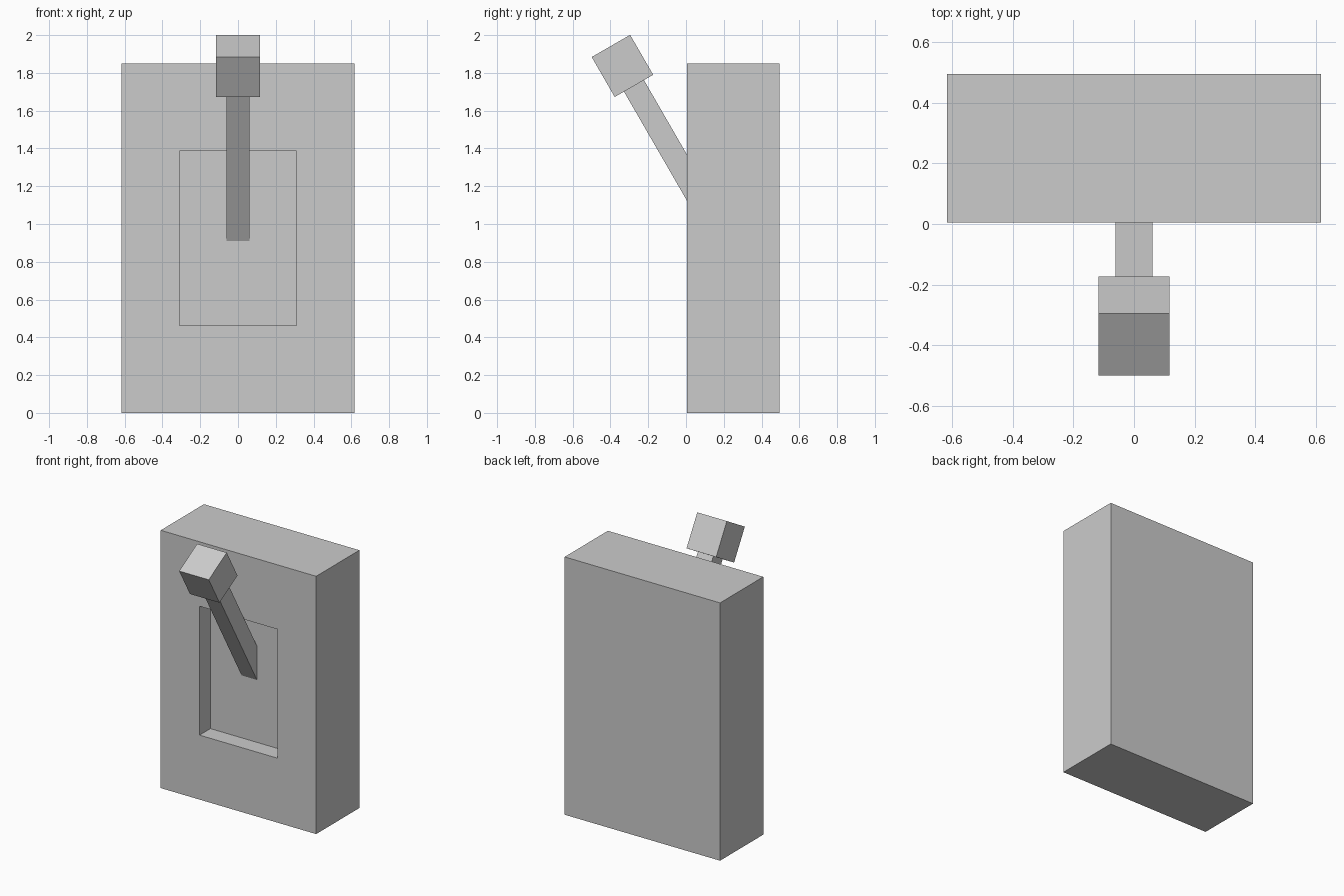
import bpy, bmesh
from math import radians
from mathutils import Matrix, Vector

if "Cube" in bpy.data.objects:
    bpy.data.objects.remove(bpy.data.objects["Cube"])


def add_object(name, bm):
    bmesh.ops.recalc_face_normals(bm, faces=bm.faces[:])
    mesh = bpy.data.meshes.new(name)
    bm.to_mesh(mesh)
    bm.free()
    obj = bpy.data.objects.new(name, mesh)
    bpy.context.collection.objects.link(obj)
    return obj


def box(size):
    bm = bmesh.new()
    bmesh.ops.create_cube(bm, size=1, matrix=Matrix.Diagonal((*size, 1)))
    return bm


# Switch housing: a block whose front face is inset to half size and pushed in
W, D, H, RECESS = 1.234, 0.49, 1.85, 0.123
bm = box((W, D, H))
bmesh.ops.translate(bm, verts=bm.verts[:], vec=(0, 0.25, H / 2))
front = min(bm.faces, key=lambda f: f.calc_center_median().y)
front = bmesh.ops.extrude_discrete_faces(bm, faces=[front])["faces"][0]
center = front.calc_center_median()
bmesh.ops.scale(bm, verts=front.verts[:], vec=(0.5, 1, 0.5),
                space=Matrix.Translation(-center))
front = bmesh.ops.extrude_discrete_faces(bm, faces=[front])["faces"][0]
bmesh.ops.translate(bm, verts=front.verts[:], vec=(0, RECESS, 0))
add_object("housing", bm)

# Lever parts: boxes spaced along an axis tilted 30 degrees out of the housing
PIVOT, TILT = Vector((0, 0.19, 0.925)), radians(30)


def lever_part(name, width, start, end):
    bm = box((width, width, end - start))
    bmesh.ops.translate(bm, verts=bm.verts[:], vec=(0, 0, (start + end) / 2))
    obj = add_object(name, bm)
    obj.location = PIVOT
    obj.rotation_euler.x = TILT


lever_part("lever_stem", 0.122, 0.0, 0.935)
lever_part("lever_knob", 0.235, 0.931, 1.175)
